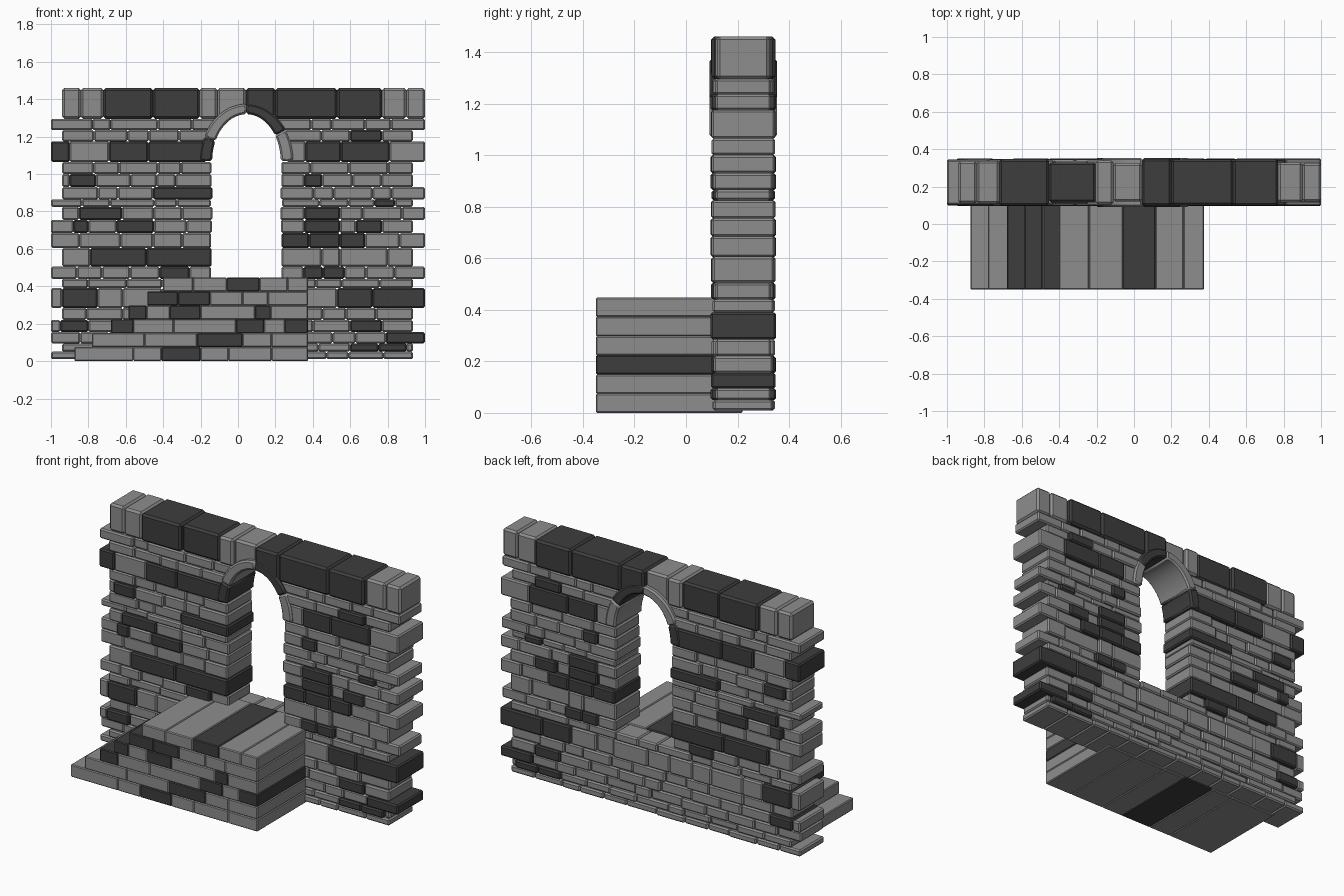
import bpy, bmesh, math, random

random.seed(4)
cube = bpy.data.objects.get("Cube")
if cube:
    bpy.data.objects.remove(cube, do_unlink=True)


def material(name, value):
    mat = bpy.data.materials.new(name)
    mat.use_nodes = True
    colour = (value, value, value, 1)
    mat.diffuse_color = colour
    mat.node_tree.nodes["Principled BSDF"].inputs["Base Color"].default_value = colour
    return mat


MATERIALS = [material("light_stone", 0.27), material("dark_stone", 0.048)]
LIGHT, DARK = range(2)
FRONT, BACK = 0.095, 0.35
CENTRE, SPRING = 0.045, 1.07      # arch centre and springing height


def prism(bm, profile, y0, y1, shade):
    """Extrude an x-z outline from y0 to y1 as one closed stone."""
    front = [bm.verts.new((x, y0, z)) for x, z in profile]
    back = [bm.verts.new((x, y1, z)) for x, z in profile]
    faces = [bm.faces.new(front), bm.faces.new(back[::-1])]
    for i in range(len(profile)):
        j = (i + 1) % len(profile)
        faces.append(bm.faces.new((front[j], front[i], back[i], back[j])))
    for face in faces:
        face.material_index = shade


def block(bm, x0, x1, z0, z1, y0, y1, shade, z0_right=None):
    low_right = z0 if z0_right is None else z0_right
    prism(bm, [(x0, z0), (x1, low_right), (x1, z1), (x0, z1)], y0, y1, shade)


def finish(name, bm, bevel, smooth=False):
    """Turn the stones into an object with chamfered edges."""
    bmesh.ops.recalc_face_normals(bm, faces=bm.faces)
    mesh = bpy.data.meshes.new(name)
    bm.to_mesh(mesh)
    bm.free()
    for mat in MATERIALS:
        mesh.materials.append(mat)
    obj = bpy.data.objects.new(name, mesh)
    bpy.context.collection.objects.link(obj)
    if smooth:
        bpy.ops.object.select_all(action="DESELECT")
        bpy.context.view_layer.objects.active = obj
        obj.select_set(True)
        bpy.ops.object.shade_smooth_by_angle(angle=math.radians(35))
    mod = obj.modifiers.new("chamfer", "BEVEL")
    mod.width = bevel
    mod.segments = 1
    mod.limit_method = "ANGLE"
    mod.angle_limit = math.radians(40)


def light_run(x0, x1):
    """Split a stretch of wall into light stones of varied length."""
    count = max(1, round((x1 - x0) / 0.165))
    cuts = [x0]
    for i in range(1, count):
        cuts.append(x0 + (x1 - x0) * (i + random.uniform(-0.25, 0.25)) / count)
    cuts.append(x1)
    return [(a, b, LIGHT) for a, b in zip(cuts, cuts[1:])]


def fill(x0, x1, darks):
    """Lay the dark stones and fill between them with light ones."""
    stones, x = [], x0
    for a, b in darks:
        a, b = max(a, x0), min(b, x1)
        if b - a < 0.03:
            continue
        if a - x > 0.03:
            stones += light_run(x, a)
        else:
            a = x
        stones.append((a, b, DARK))
        x = b
    if x1 - x > 0.01:
        stones += light_run(x, x1)
    return stones


# Wall courses, from the ground up
HEIGHTS = [0.01, 0.05, 0.095, 0.155, 0.22, 0.285, 0.39, 0.44, 0.505, 0.605,
           0.685, 0.755, 0.825, 0.865, 0.93, 1.0, 1.065, 1.175, 1.235, 1.295]
WIDE_LEFT = {0, 2, 3, 5, 7, 9, 10, 12, 16, 18}
WIDE_RIGHT = {2, 5, 7, 9, 11, 13, 16, 18}
DARKS = {
    1: [(0.6, 0.75), (0.75, 0.9)],
    2: [(0.79, 1)],
    3: [(-0.95, -0.8), (0.6, 0.77)],
    5: [(-0.94, -0.75), (0.53, 0.72), (0.72, 1)],
    7: [(-0.42, -0.26), (0.35, 0.455), (0.455, 0.57)],
    8: [(-0.79, -0.49), (-0.49, -0.13)],
    9: [(0.23, 0.38), (0.38, 0.545), (0.55, 0.68)],
    10: [(-0.88, -0.8), (-0.65, -0.45), (0.355, 0.545), (0.63, 0.77)],
    11: [(-0.85, -0.62), (0.355, 0.545)],
    12: [(0.73, 0.84)],
    13: [(-0.455, -0.13)],
    14: [(-0.9, -0.76), (0.355, 0.45)],
    16: [(-1, -0.9), (-0.69, -0.48), (-0.48, -0.16), (0.36, 0.55), (0.55, 0.81)],
    17: [(0.6, 0.77)],
}

for row, (z0, z1) in enumerate(zip(HEIGHTS, HEIGHTS[1:])):
    left = -1 if row in WIDE_LEFT else -0.94
    right = 1 if row in WIDE_RIGHT else 0.935
    darks = DARKS.get(row, [])
    if row < 7:
        spans = [(left, right)]
    else:
        # Window opening, closing in behind the arch ring
        half = 0.187 + random.uniform(-0.006, 0.004)
        if z0 > 1.06:
            half = 0.2175 * math.sqrt(1 - (((z0 + z1) / 2 - SPRING) / 0.28) ** 2)
        spans = [(left, CENTRE - half), (CENTRE + half, right)]
    bm = bmesh.new()
    for span in spans:
        for x0, x1, shade in fill(*span, darks):
            inset = random.choice((0, 0.002, 0.004)) if shade else random.choice((0.004, 0.008, 0.012, 0.02))
            block(bm, x0, x1, z0, z1, FRONT + inset, BACK - inset, shade)
    finish(f"wall_course_{row + 1}", bm, 0.008)

# Capping course: right edge, shade, inset
CAPS = [(-0.84, LIGHT, 0.015), (-0.72, LIGHT, 0.012), (-0.455, DARK, 0.003),
        (-0.205, DARK, 0.02), (-0.11, LIGHT, 0.01), (0.042, LIGHT, 0.025),
        (0.2, DARK, 0.002), (0.53, DARK, 0.004), (0.77, DARK, 0.003),
        (0.9, LIGHT, 0.02), (1, LIGHT, 0.025)]
bm = bmesh.new()
x = -0.94
for end, shade, inset in CAPS:
    near_left = 1.35 if x == 0.042 else 1.295
    near_right = 1.35 if end == 0.042 else 1.295
    block(bm, x, end, near_left, 1.46, FRONT + inset, BACK - inset, shade, near_right)
    x = end
finish("capping_course", bm, 0.012)


# Arch ring of curved stones
def arch_stone(name, side, start, stop, shade):
    def arc(width, rise, angles):
        return [(CENTRE + side * width * math.cos(t), SPRING + rise * math.sin(t)) for t in angles]
    steps = 10
    angles = [start + (stop - start) * i / steps for i in range(steps + 1)]
    bm = bmesh.new()
    prism(bm, arc(0.25, 0.305, angles) + arc(0.183, 0.25, angles[::-1]),
          FRONT - 0.004, BACK + 0.004, shade)
    finish(name, bm, 0.01, smooth=True)


TOP = math.pi / 2
arch_stone("arch_right_lower", -1, 0, 0.44, DARK)
arch_stone("arch_right_upper", -1, 0.44, TOP, LIGHT)
arch_stone("arch_left_lower", 1, 0, 0.58, LIGHT)
arch_stone("arch_left_upper", 1, 0.58, TOP, DARK)

# Stepped platform: joints of each step and its dark stones
STEPS = [
    ([-0.875, -0.56, -0.41, -0.2, -0.05, 0.18, 0.375], {2}),
    ([-0.78, -0.5, -0.22, 0.025, 0.18, 0.375], {2}),
    ([-0.68, -0.56, -0.345, -0.01, 0.14, 0.25, 0.375], {0, 3, 5}),
    ([-0.585, -0.49, -0.365, -0.2, 0.09, 0.175, 0.375], {0, 2, 4}),
    ([-0.485, -0.32, -0.15, 0.025, 0.16, 0.375], {0, 1}),
    ([-0.4, -0.24, -0.06, 0.115, 0.265, 0.375], {2}),
]
rise = 0.447 / len(STEPS)
for level, (joints, dark) in enumerate(STEPS):
    bm = bmesh.new()
    for i, (x0, x1) in enumerate(zip(joints, joints[1:])):
        block(bm, x0, x1, level * rise, (level + 1) * rise, -0.35, 0.22,
              DARK if i in dark else LIGHT)
    finish(f"step_{level + 1}", bm, 0.005)
